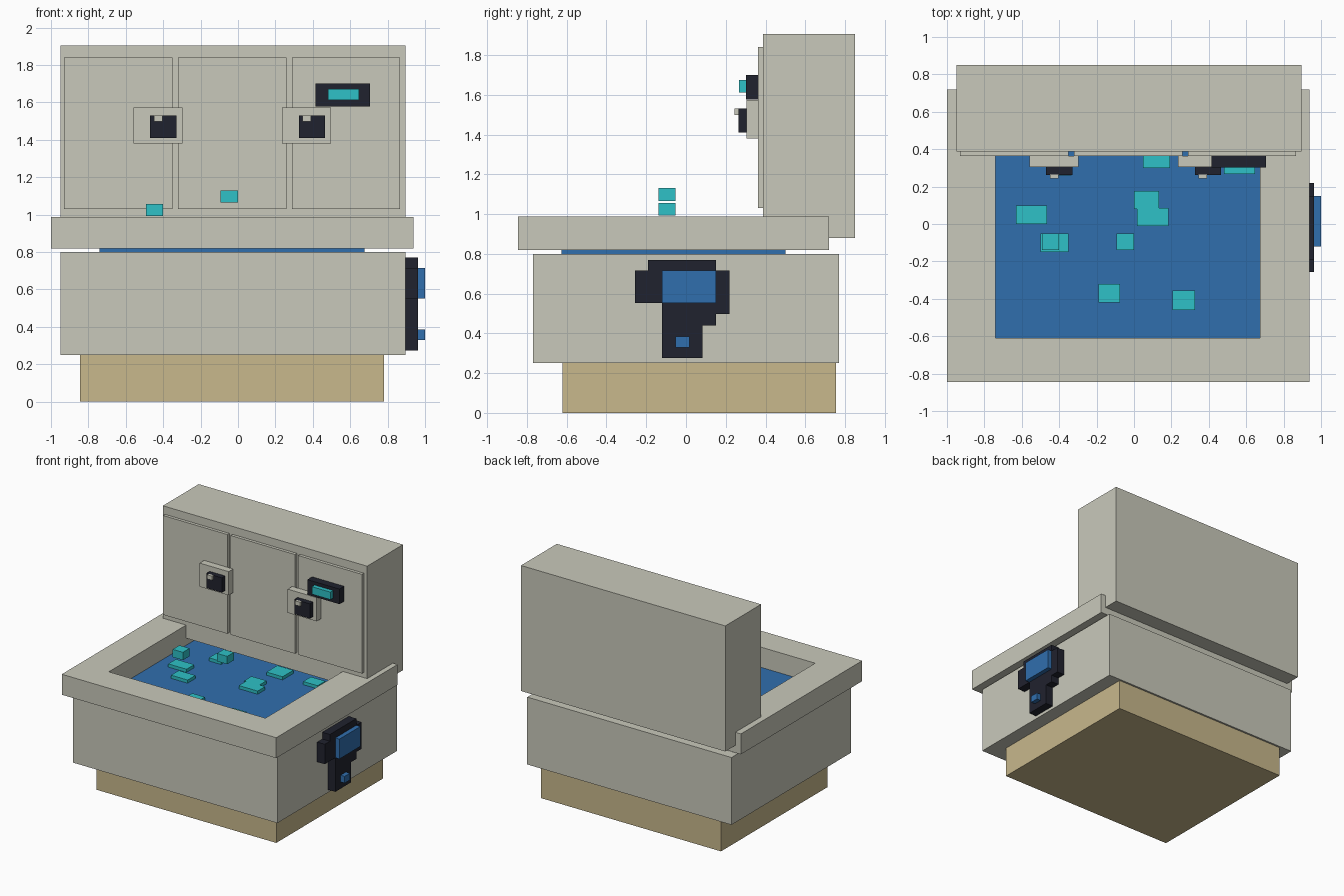
import bpy, bmesh

if "Cube" in bpy.data.objects:
    bpy.data.objects.remove(bpy.data.objects["Cube"])


def material(name, rgb):
    """Flat material from 8-bit display colour, stored as linear values."""
    lin = [(c / 255 / 12.92) if c < 10 else ((c / 255 + 0.055) / 1.055) ** 2.4 for c in rgb]
    m = bpy.data.materials.new(name)
    m.diffuse_color = (*lin, 1)
    m.use_nodes = True
    m.node_tree.nodes["Principled BSDF"].inputs["Base Color"].default_value = m.diffuse_color
    return m


STONE = material("pale stone", (201, 201, 187))
SAND = material("sand", (200, 184, 140))
BLUE = material("water blue", (48, 110, 174))
CYAN = material("foam cyan", (46, 193, 199))
DARK = material("dark navy", (32, 34, 46))


def finish(name, bm, mat):
    bmesh.ops.recalc_face_normals(bm, faces=bm.faces)
    me = bpy.data.meshes.new(name)
    bm.to_mesh(me)
    bm.free()
    me.materials.append(mat)
    ob = bpy.data.objects.new(name, me)
    bpy.context.collection.objects.link(ob)
    return ob


def box(name, mat, x, y, z):
    """Box from (min, max) ranges on each axis."""
    bm = bmesh.new()
    bmesh.ops.create_cube(bm, size=1)
    for v in bm.verts:
        for i, (lo, hi) in enumerate((x, y, z)):
            v.co[i] = hi if v.co[i] > 0 else lo
    return finish(name, bm, mat)


def frame(name, mat, outer, inner, z):
    """Rectangular ring; outer and inner are (x0, y0, x1, y1)."""
    bm = bmesh.new()

    def loop(r, h):
        x0, y0, x1, y1 = r
        return [bm.verts.new((*p, h)) for p in ((x0, y0), (x1, y0), (x1, y1), (x0, y1))]

    rings = [loop(outer, z[0]), loop(outer, z[1]), loop(inner, z[1]), loop(inner, z[0])]
    for a, b in zip(rings, rings[1:] + rings[:1]):
        for i in range(4):
            j = (i + 1) % 4
            bm.faces.new((a[i], a[j], b[j], b[i]))
    return finish(name, bm, mat)


def side_plate(name, mat, outline, x0, x1):
    """Extrude a (y, z) outline along x."""
    bm = bmesh.new()
    face = bm.faces.new([bm.verts.new((x0, y, z)) for y, z in outline])
    ext = bmesh.ops.extrude_face_region(bm, geom=[face])
    for v in (g for g in ext["geom"] if isinstance(g, bmesh.types.BMVert)):
        v.co.x = x1
    return finish(name, bm, mat)


# Basin: plinth, body, water sheet and overhanging rim
box("plinth", SAND, (-0.845, 0.78), (-0.62, 0.755), (0, 0.25))
box("basin_body", STONE, (-0.95, 0.895), (-0.77, 0.77), (0.25, 0.80))
box("water", BLUE, (-0.74, 0.675), (-0.625, 0.50), (0.80, 0.822))
frame("basin_rim", STONE, (-1.0, -0.845, 0.937, 0.72), (-0.74, -0.61, 0.675, 0.50), (0.82, 0.987))

# Back cabinet with three doors
box("back_cabinet", STONE, (-0.95, 0.895), (0.388, 0.85), (0.88, 1.905))
for i, x in enumerate(((-0.93, -0.35), (-0.32, 0.26), (0.29, 0.865))):
    box(f"cabinet_door_{i + 1}", STONE, x, (0.363, 0.388), (1.03, 1.84))

# Two taps: mounting plate, dark knob, small tip
for i, x in enumerate((-0.56, 0.235)):
    box(f"tap_plate_{i + 1}", STONE, (x, x + 0.262), (0.305, 0.363), (1.38, 1.573))
    box(f"tap_knob_{i + 1}", DARK, (x + 0.09, x + 0.23), (0.263, 0.305), (1.41, 1.53))
    box(f"tap_tip_{i + 1}", STONE, (x + 0.11, x + 0.155), (0.243, 0.264), (1.497, 1.531))

# Indicator lamp
box("lamp_case", DARK, (0.415, 0.705), (0.302, 0.363), (1.577, 1.70))
box("lamp_light", CYAN, (0.48, 0.648), (0.267, 0.302), (1.612, 1.673))

# Foam patches on the water: centre and size
patches = [(0.12, 0.37, 0.145, 0.14), (0.067, 0.128, 0.135, 0.095), (0.10, 0.037, 0.17, 0.096),
           (-0.548, 0.05, 0.165, 0.10), (-0.425, -0.10, 0.15, 0.10), (-0.132, -0.37, 0.115, 0.10),
           (0.265, -0.408, 0.12, 0.105), (-0.39, 0.31, 0.11, 0.10), (0.43, 0.37, 0.13, 0.10)]
for i, (x, y, w, d) in enumerate(patches):
    box(f"foam_patch_{i + 1}", CYAN, (x - w / 2, x + w / 2), (y - d / 2, y + d / 2), (0.822, 0.848))

# Floating droplets
for i, (x, z) in enumerate(((-0.447, 0.992), (-0.047, 1.066))):
    box(f"droplet_{i + 1}", CYAN, (x - 0.046, x + 0.046), (-0.138, -0.052), (z, z + 0.064))

# Stepped side badge with plain raised blocks
side_plate("badge_plate", DARK,
           [(-0.12, 0.275), (0.083, 0.275), (0.083, 0.44), (0.151, 0.44), (0.151, 0.497),
            (0.22, 0.497), (0.22, 0.715), (0.151, 0.715), (0.151, 0.77), (-0.19, 0.77),
            (-0.19, 0.715), (-0.256, 0.715), (-0.256, 0.553), (-0.12, 0.553)], 0.895, 0.963)
box("badge_panel", BLUE, (0.963, 1.0), (-0.12, 0.151), (0.553, 0.715))
box("badge_stud", BLUE, (0.963, 1.0), (-0.052, 0.017), (0.33, 0.385))
